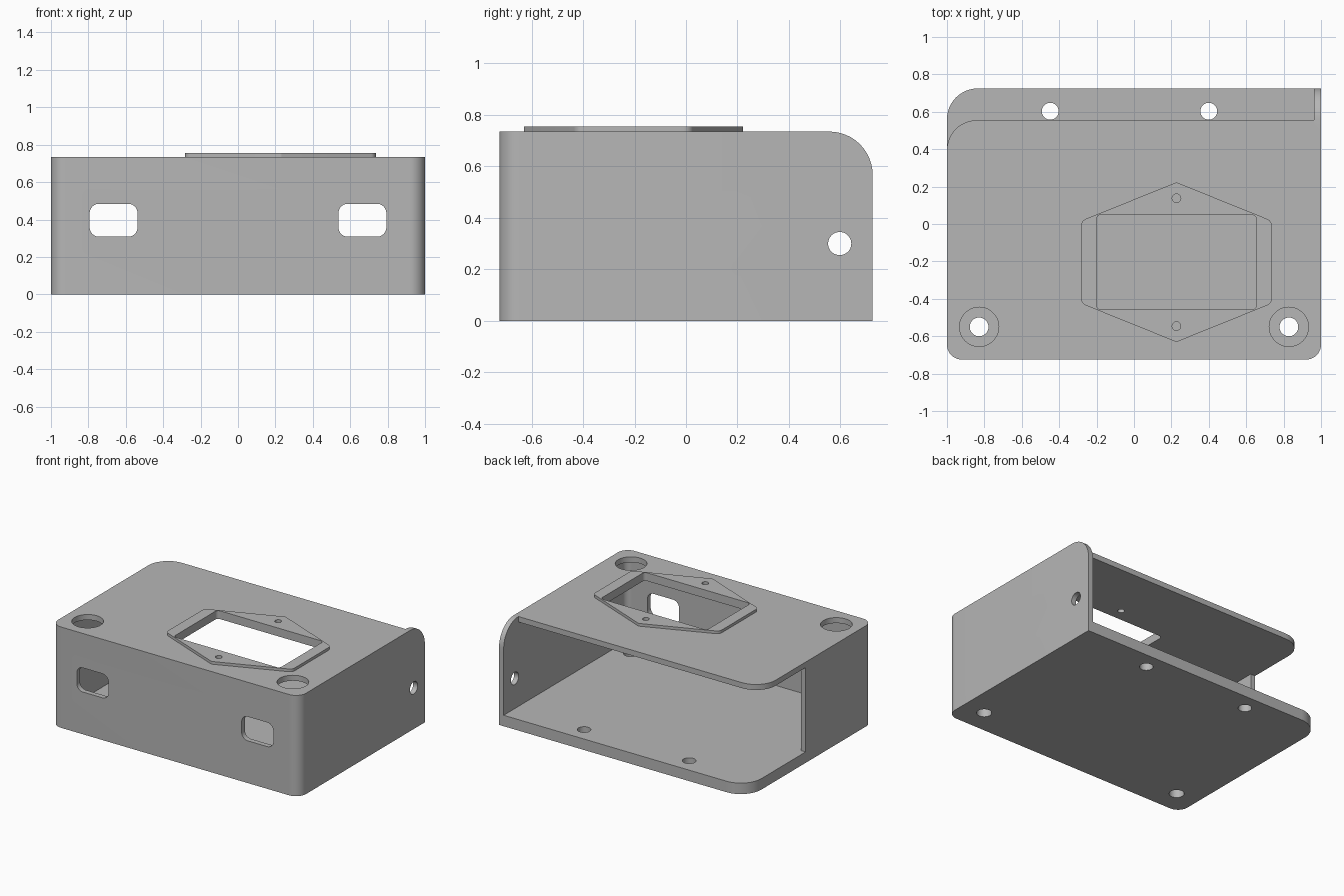
import bpy, bmesh, math
from mathutils import Vector

cube = bpy.data.objects.get("Cube")
if cube:
    bpy.data.objects.remove(cube, do_unlink=True)

grey = bpy.data.materials.new("plain grey")
grey.use_nodes = True
grey.diffuse_color = (0.47, 0.47, 0.47, 1)
grey.node_tree.nodes["Principled BSDF"].inputs["Base Color"].default_value = grey.diffuse_color


def fillet(corners, steps=12):
    """Outline from (u, v) or (u, v, radius) corners."""
    out = []
    for i, c in enumerate(corners):
        p = Vector(c[:2])
        if len(c) == 2:
            out.append(p)
            continue
        r = c[2]
        u = (Vector(corners[i - 1][:2]) - p).normalized()
        v = (Vector(corners[(i + 1) % len(corners)][:2]) - p).normalized()
        half = u.angle(v) / 2
        mid = p + (u + v).normalized() * r / math.sin(half)
        a = p + u * r / math.tan(half) - mid
        b = p + v * r / math.tan(half) - mid
        sweep = a.angle(b)
        for k in range(steps + 1):
            t = k / steps
            out.append(mid + (a * math.sin((1 - t) * sweep) + b * math.sin(t * sweep)) / math.sin(sweep))
    return out


def rect(u0, u1, v0, v1, r):
    return fillet([(u0, v0, r), (u1, v0, r), (u1, v1, r), (u0, v1, r)])


def circle(u, v, r, n=40):
    return [Vector((u + r * math.cos(k * math.tau / n), v + r * math.sin(k * math.tau / n))) for k in range(n)]


def prism(name, outline, lo, hi, axis="Z"):
    place = {"Z": lambda p, w: (p.x, p.y, w),
             "Y": lambda p, w: (p.x, w, p.y),
             "X": lambda p, w: (w, p.x, p.y)}[axis]
    bm = bmesh.new()
    low = [bm.verts.new(place(p, lo)) for p in outline]
    high = [bm.verts.new(place(p, hi)) for p in outline]
    bm.faces.new(low)
    bm.faces.new(high)
    for i in range(len(low)):
        bm.faces.new((low[i - 1], low[i], high[i], high[i - 1]))
    bmesh.ops.recalc_face_normals(bm, faces=bm.faces)
    mesh = bpy.data.meshes.new(name)
    bm.to_mesh(mesh)
    bm.free()
    mesh.materials.append(grey)
    ob = bpy.data.objects.new(name, mesh)
    bpy.context.collection.objects.link(ob)
    return ob


def activate(ob):
    bpy.ops.object.select_all(action="DESELECT")
    ob.select_set(True)
    bpy.context.view_layer.objects.active = ob


def cut(ob, *shape):
    cutter = prism("cutter", *shape)
    cutter.hide_render = True
    activate(ob)
    mod = ob.modifiers.new("cut", "BOOLEAN")
    mod.operation, mod.solver, mod.object = "DIFFERENCE", "EXACT", cutter
    bpy.ops.object.modifier_apply(modifier=mod.name)
    bpy.data.objects.remove(cutter, do_unlink=True)


W, D, H = 1.0, 0.725, 0.735     # half width, half depth, height
WALL, FLOOR, ROOF = 0.037, 0.08, 0.695
TOP_BACK = 0.555                # back edge of the top panel

# Solid block with rounded corners
case = prism("enclosure", fillet([(-W, -D, 0.08), (W, -D, 0.08), (W, D), (-W, D, 0.165)]), 0, H)

# Cavity, open at the back and along the rear of one side
inner = W - WALL
cut(case, fillet([(-inner, -D + WALL, 0.043), (inner, -D + WALL, 0.043), (inner, 1),
                  (-1.2, 1), (-1.2, 0.05), (-inner, 0.05)]), FLOOR, ROOF)

# Top panel stops short of the back, with one rounded corner
cut(case, fillet([(-1.2, 0.3), (-W, 0.3), (-W, TOP_BACK, 0.16), (inner, TOP_BACK),
                  (inner, 1), (-1.2, 1)]), 0.5, 1)

# Rounded upper back corner of the end wall
cut(case, fillet([(D, 0.5), (D, H, 0.168), (0.5, H), (0.5, 1), (1, 1), (1, 0.5)]), 0.8, 1.2, "X")

# Cable hole in the end wall
cut(case, circle(0.597, 0.3, 0.045), 0.8, 1.2, "X")

# Front windows, floor screw holes and screwdriver openings above them
for side in (-1, 1):
    mid = side * 0.665
    cut(case, rect(mid - 0.128, mid + 0.128, 0.308, 0.484, 0.05), -1, -0.5, "Y")
    cut(case, circle(side * 0.828, -0.55, 0.05), -0.1, 0.3)
    cut(case, circle(side * 0.828, -0.55, 0.105), 0.5, 1)
for x in (-0.448, 0.4):
    cut(case, circle(x, 0.603, 0.045), -0.1, 0.3)

# Raised six-sided socket frame
CX, CY = 0.227, -0.204
corners = [(CX, CY + 0.427, 0.02), (CX - 0.51, CY + 0.221, 0.04), (CX - 0.51, CY - 0.221, 0.04),
           (CX, CY - 0.427, 0.02), (CX + 0.51, CY - 0.221, 0.04), (CX + 0.51, CY + 0.221, 0.04)]
frame = prism("socket_frame", fillet(corners, 8), H, H + 0.02)

# Socket opening and its screw holes pass through frame and top panel
for ob in (case, frame):
    cut(ob, rect(CX - 0.428, CX + 0.428, CY - 0.253, CY + 0.253, 0.025), 0.5, 1)
    for s in (-1, 1):
        cut(ob, circle(CX, CY + s * 0.342, 0.023, 24), 0.5, 1)
    activate(ob)
    bpy.ops.object.shade_smooth_by_angle(angle=math.radians(30))
